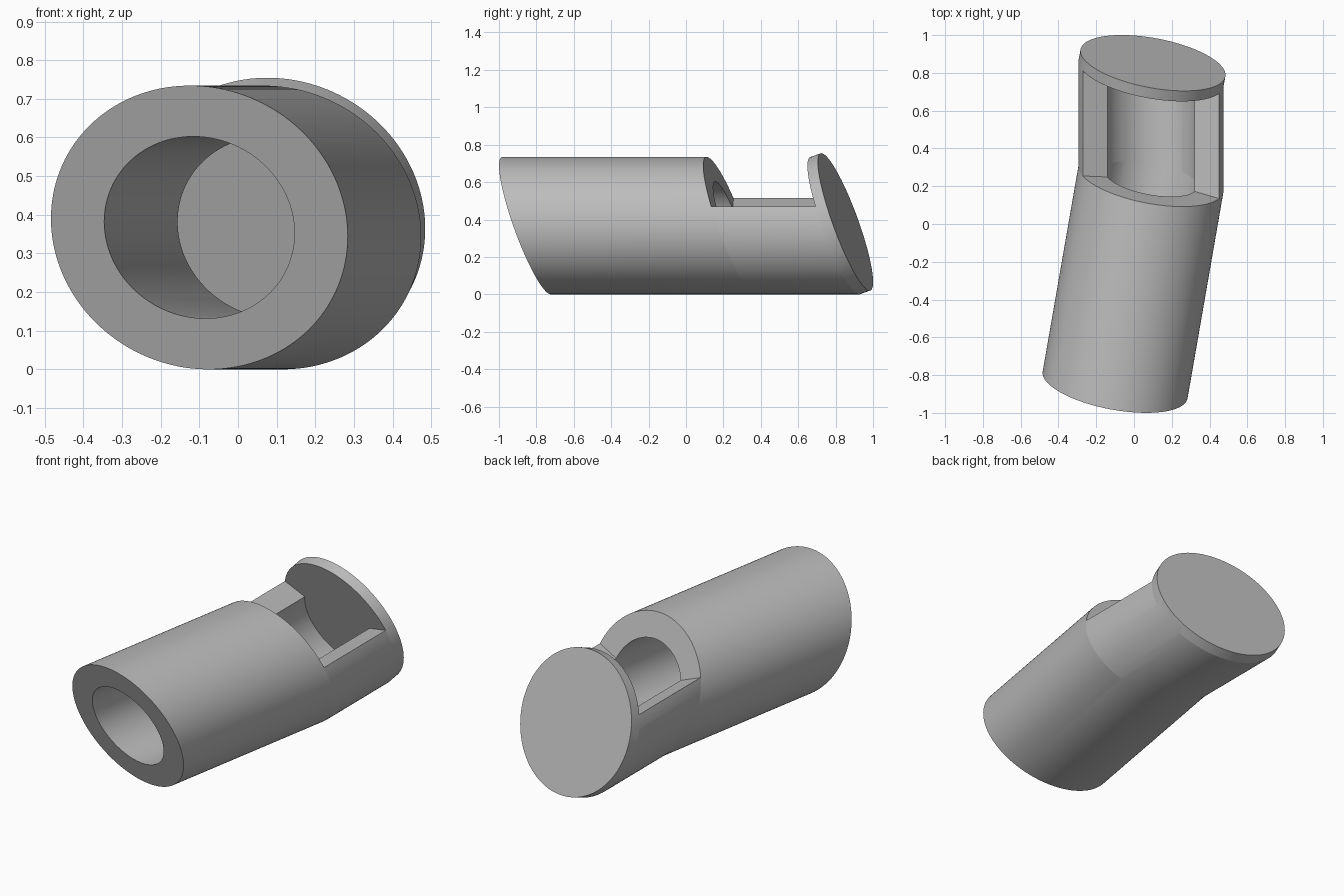
import bpy
import bmesh
from math import cos, sin, radians
from mathutils import Vector, Matrix

cube = bpy.data.objects.get("Cube")
if cube:
    bpy.data.objects.remove(cube, do_unlink=True)

# Shared tilted section plane: u across, v up, n along the tube
tilt = Matrix.Rotation(radians(20), 3, 'X') @ Matrix.Rotation(radians(-10), 3, 'Z')
u, n, v = tilt.col[0], tilt.col[1], tilt.col[2]

OUTER, BORE = 0.39, 0.25
SEGMENTS = 144
STEP = 360 / SEGMENTS
Z_MID = 0.367
front = Vector((-0.10, -0.852, Z_MID))
bend = Vector((0.09, 0.24, Z_MID))
cap_in = Vector((0.09, 0.797, Z_MID))
cap_out = cap_in + n * 0.06

bm = bmesh.new()


def ring(center, radius):
    angles = [radians(i * STEP) for i in range(SEGMENTS)]
    return [bm.verts.new(center + (u * cos(a) + v * sin(a)) * radius) for a in angles]


def bridge(a, b, segments=range(SEGMENTS)):
    for i in segments:
        j = (i + 1) % SEGMENTS
        bm.faces.new((a[i], a[j], b[j], b[i]))


# Window opens over the upper sector; its side faces are radial
start, end = int(20 / STEP), int(160 / STEP)
window = range(start, end)
wall = [i for i in range(SEGMENTS) if i not in window]

front_o, front_i = ring(front, OUTER), ring(front, BORE)
bend_o, bend_i = ring(bend, OUTER), ring(bend, BORE)
cap_o, cap_i = ring(cap_in, OUTER), ring(cap_in, BORE)
back_o = ring(cap_out, OUTER)

# Slanted barrel with its front rim and the step at the window
bridge(front_o, front_i)
bridge(front_o, bend_o)
bridge(front_i, bend_i)
bridge(bend_o, bend_i, window)

# Lower wall below the window, with two radial ledges
bridge(bend_o, cap_o, wall)
bridge(bend_i, cap_i, wall)
for i in (start, end):
    bm.faces.new((bend_o[i], bend_i[i], cap_i[i], cap_o[i]))

# End cap
bridge(cap_o, cap_i, window)
bm.faces.new(cap_i)
bridge(cap_o, back_o)
bm.faces.new(back_o)

bmesh.ops.recalc_face_normals(bm, faces=bm.faces)
mesh = bpy.data.meshes.new("windowed_tube")
bm.to_mesh(mesh)
bm.free()
body = bpy.data.objects.new("windowed_tube", mesh)
bpy.context.collection.objects.link(body)

# Plain grey material
grey = bpy.data.materials.new("plain_grey")
grey.use_nodes = True
colour = (0.5, 0.5, 0.5, 1)
grey.diffuse_color = colour
grey.node_tree.nodes["Principled BSDF"].inputs["Base Color"].default_value = colour
mesh.materials.append(grey)

# Smooth round walls, sharp rims
bpy.ops.object.select_all(action='DESELECT')
body.select_set(True)
bpy.context.view_layer.objects.active = body
bpy.ops.object.shade_smooth_by_angle(angle=radians(6))
